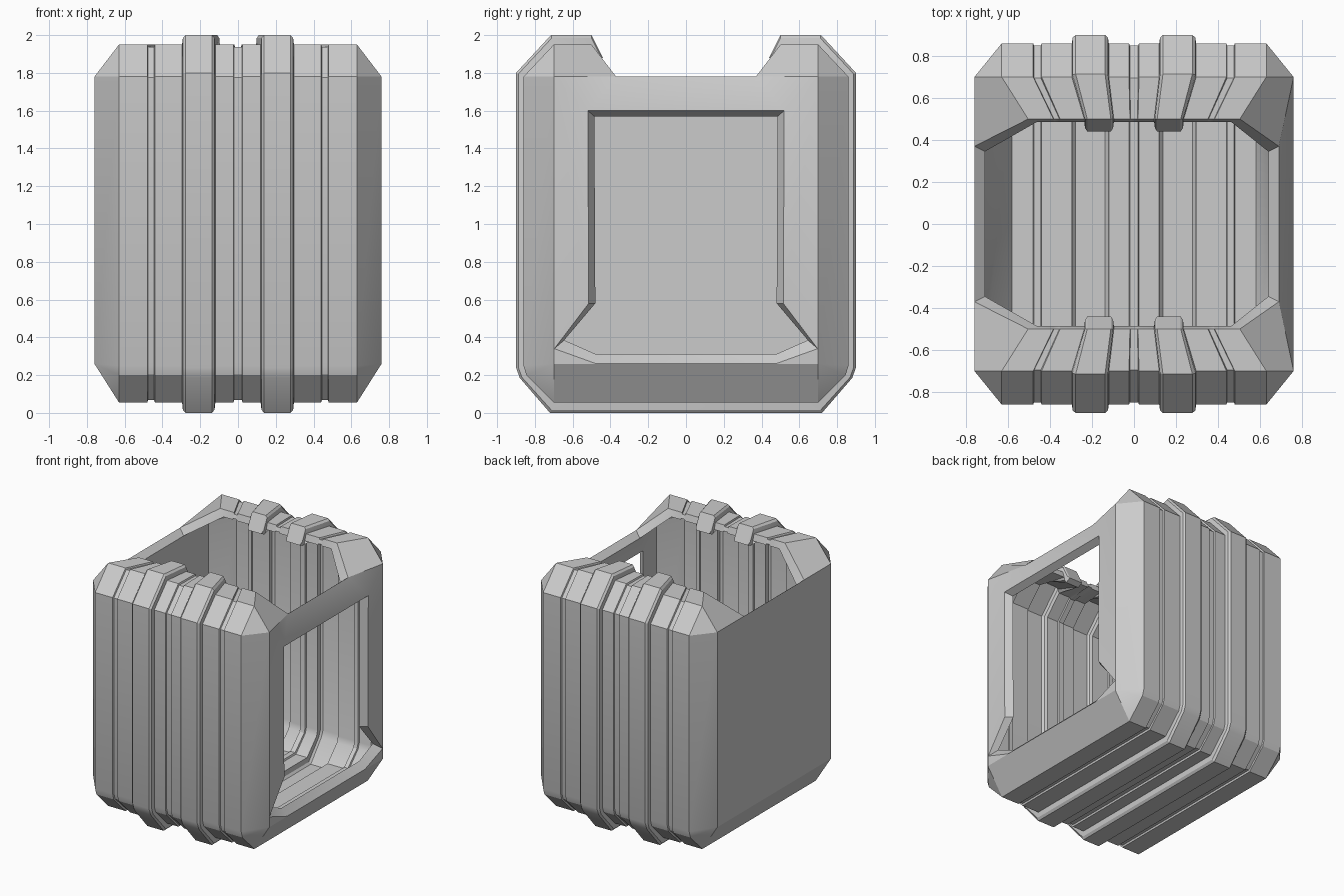
import bpy, bmesh, math

if "Cube" in bpy.data.objects:
    bpy.data.objects.remove(bpy.data.objects["Cube"])

# Half cross-sections in (y, z): rim lip, rim, top, shoulder, hip, hip round, floor edge
OUT_BODY = [(.50, 1.95), (.50, 1.95), (.70, 1.95), (.86, 1.78), (.86, .25), (.845, .20), (.70, .055)]
OUT_RIB = [(.44, 1.88), (.50, 2.0), (.715, 2.0), (.90, 1.80), (.90, .24), (.88, .185), (.72, 0)]
OUT_END = [(.37, 1.78)] * 2 + [(.70, 1.78)] * 2 + [(.70, .26)] * 3
IN_BODY = [(.485, 1.90), (.68, 1.90), (.81, 1.76), (.81, .27), (.795, .225), (.68, .105)]
IN_RIB = [(.48, 1.86), (.695, 1.95), (.85, 1.78), (.85, .26), (.83, .21), (.70, .05)]
IN_END = [(.345, 1.74)] + [(.65, 1.73)] * 2 + [(.65, .31)] * 3

# Stations across the width: x and relief (1 = rib, 0 = body, negative = groove)
GROOVE = -.25
HALF = [(.02, GROOVE), (.024, 0), (.12, 0), (.124, .7), (.138, 1), (.278, 1), (.292, .7), (.296, 0),
        (.44, 0), (.444, GROOVE), (.476, GROOVE), (.48, 0), (.63, 0), (.76, None)]
STATIONS = [(-x, o) for x, o in reversed(HALF)] + HALF


def side(x, amount):
    return x - math.copysign(amount, x)


def half_ring(x, o, body, rib, end, inner):
    pts = []
    rim_rows = 1 if inner else 2
    for i in range(len(body)):
        px = side(x, .05) if inner and abs(x) > .6 else x
        if o is None:
            y, z = end[i]
            if i < rim_rows and x > 0:
                px -= .07          # window side leans inward at the rim
        else:
            k = i
            if o < 0 and i == 0 and not inner:
                k = 1
            y = body[k][0] + o * (rib[k][0] - body[k][0])
            z = body[k][1] + o * (rib[k][1] - body[k][1])
            if i < rim_rows:
                px *= .8           # rim gathers toward the middle
        pts.append((px, y, z))
    return pts


def flip(pts):
    return [(x, -y, z) for x, y, z in reversed(pts)]


bm = bmesh.new()


def poly(pts):
    return bm.faces.new([bm.verts.new(p) for p in pts])


# Ribbed shell, lofted from closed rings
rings, halves = [], []
for x, o in STATIONS:
    a = half_ring(x, o, OUT_BODY, OUT_RIB, OUT_END, False)
    b = half_ring(x, o, IN_BODY, IN_RIB, IN_END, True)
    halves.append((a, b))
    b_back = b[::-1]
    rings.append([bm.verts.new(p) for p in a + flip(a) + flip(b_back) + b_back])
for r, s in zip(rings, rings[1:]):
    n = len(r)
    for i in range(n):
        j = (i + 1) % n
        bm.faces.new((r[i], r[j], s[j], s[i]))

# Closed end wall, and the windowed end wall opposite
for a, b in (halves[0], halves[-1]):
    rim_o, rim_i = a[0], b[0]
    poly([rim_o, flip([rim_o])[0], flip([rim_i])[0], rim_i])
a, b = halves[0]
for p in ([a[0], a[2], a[4]], [b[0], b[1], b[3]]):
    poly(p + flip(p))

a, b = halves[-1]
win_out = [(.76, y, z) for y, z in ((.52, 1.60), (.515, .58), (.697, .34), (.48, .262))]
win_in = [(.71, y, z) for y, z in ((.485, 1.57), (.48, .58), (.645, .385), (.48, .312))]
for p, w in (([a[0], a[2], a[4]], win_out), ([b[0], b[1], b[3]], win_in)):
    m = lambda q: (q[0], -q[1], q[2])
    poly([p[0], m(p[0]), m(w[0]), w[0]])
    poly([p[2], m(p[2]), m(w[3]), w[3]])
    for tri in ((p[0], p[1], w[0]), (p[1], w[1], w[0]), (p[1], w[2], w[1]),
                (p[1], p[2], w[2]), (p[2], w[3], w[2])):
        poly(tri)
        poly(flip(tri))
# Window reveal
lo, li = win_out + flip(win_out), win_in + flip(win_in)
for i in range(8):
    j = (i + 1) % 8
    poly([lo[i], lo[j], li[j], li[i]])

bmesh.ops.remove_doubles(bm, verts=bm.verts, dist=.0005)
bmesh.ops.recalc_face_normals(bm, faces=bm.faces)
mesh = bpy.data.meshes.new("ribbed_container")
bm.to_mesh(mesh)
bm.free()
obj = bpy.data.objects.new("ribbed_container", mesh)
bpy.context.collection.objects.link(obj)
bpy.context.view_layer.objects.active = obj
obj.select_set(True)
bpy.ops.object.shade_smooth_by_angle(angle=math.radians(27))
